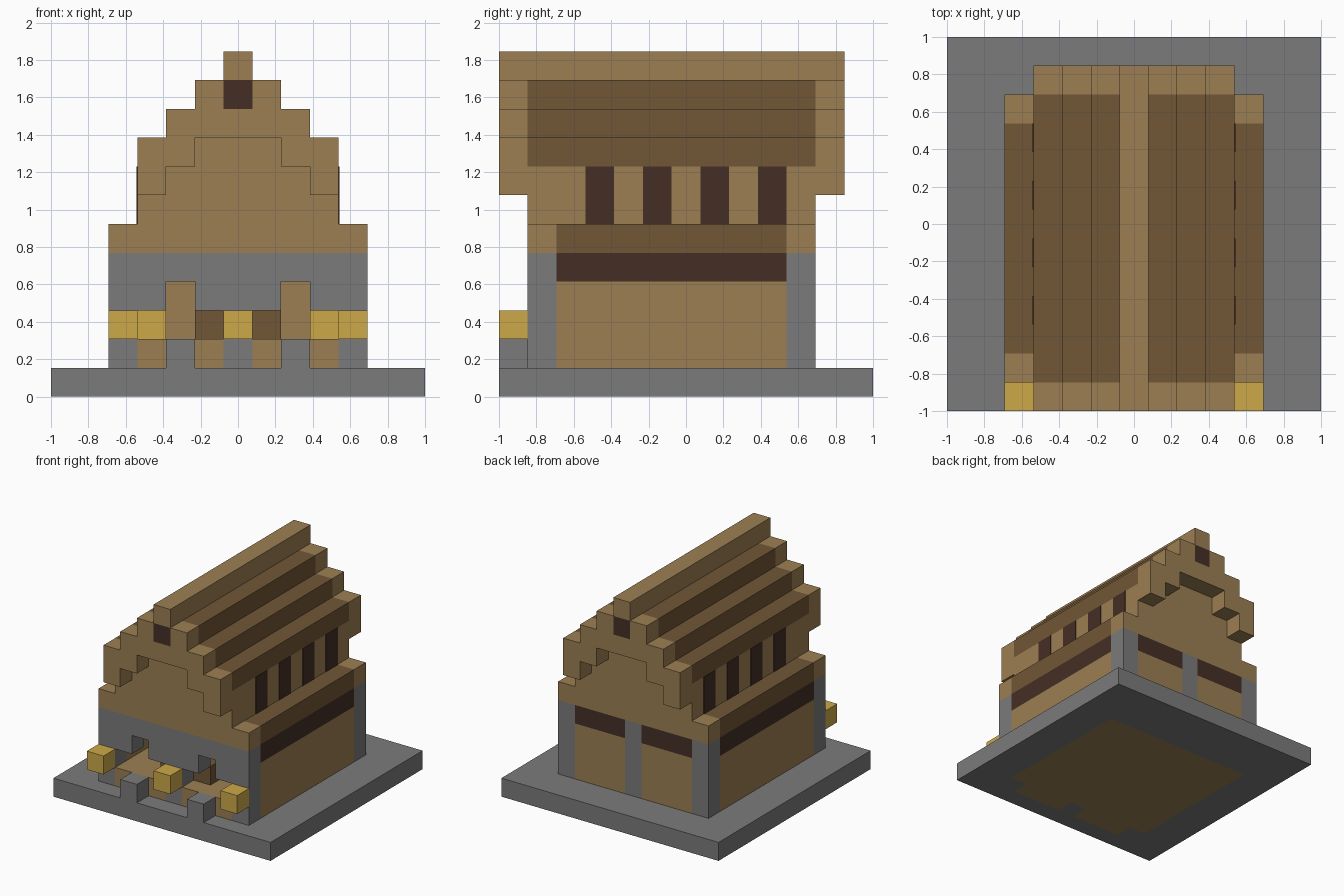
import bpy
import bmesh

if "Cube" in bpy.data.objects:
    bpy.data.objects.remove(bpy.data.objects["Cube"])

U = 2 / 13  # size of one building block


def srgb(*rgb):
    lin = [c / 12.92 if c <= 0.04045 else ((c + 0.055) / 1.055) ** 2.4
           for c in (v / 255 for v in rgb)]
    return (*lin, 1)


def material(name, *rgb):
    mat = bpy.data.materials.new(name)
    mat.use_nodes = True
    mat.diffuse_color = srgb(*rgb)
    bsdf = mat.node_tree.nodes["Principled BSDF"]
    bsdf.inputs["Base Color"].default_value = srgb(*rgb)
    bsdf.inputs["Roughness"].default_value = 0.9
    return mat


STONE = material("grey stone", 123, 123, 123)
PLANK = material("light wood", 156, 127, 83)
BROWN = material("brown wood", 113, 87, 55)
DARK = material("dark wood", 69, 47, 37)
GOLD = material("gold", 205, 169, 73)


def add_box(bm, x0, x1, y0, y1, z0, z1):
    verts = bmesh.ops.create_cube(bm, size=1)["verts"]
    for v in verts:
        v.co.x = (x0 if v.co.x < 0 else x1) * U
        v.co.y = ((y0 if v.co.y < 0 else y1) - 6.5) * U
        v.co.z = (z0 if v.co.z < 0 else z1) * U


def part(name, mat, *boxes, mirror=False):
    """Boxes in block units: x from the centre, y from the front, z from the ground."""
    bm = bmesh.new()
    for x0, x1, *rest in boxes:
        add_box(bm, x0, x1, *rest)
        if mirror:
            add_box(bm, -x1, -x0, *rest)
    mesh = bpy.data.meshes.new(name)
    bm.to_mesh(mesh)
    bm.free()
    mesh.materials.append(mat)
    obj = bpy.data.objects.new(name, mesh)
    bpy.context.collection.objects.link(obj)
    return obj


# Stone base around the wooden floor
part("base_sides", STONE, (4.5, 6.5, 0, 13, 0, 1), mirror=True)
part("base_ends", STONE, (-4.5, 4.5, 0, 1, 0, 1), (-4.5, 4.5, 10, 13, 0, 1))
part("base_front_middle", STONE, (-.5, .5, 1, 2, 0, 1))
part("base_front_corners", STONE, (3.5, 4.5, 1, 2, 0, 1), mirror=True)
part("foundation", PLANK, (-4.5, 4.5, 2, 10, 0, 1))
part("porch", PLANK, (.5, 3.5, 1, 2, 0, 2), mirror=True)
part("floor", PLANK, (-3.5, 3.5, 2, 10, 1, 2))

# Stone front wall with two stepped openings
part("front_corner_posts", STONE, (3.5, 4.5, 1, 2, 1, 5), mirror=True)
part("front_middle_post", STONE, (-.5, .5, 1, 2, 1, 3))
part("front_lintel", STONE, (-3.5, 3.5, 1, 2, 4, 5), (-1.5, 1.5, 1, 2, 3, 4))
part("front_lintel_ends", STONE, (2.5, 3.5, 1, 2, 3, 4), mirror=True)
part("front_steps", STONE, (1.5, 2.5, 0, 1, 1, 2), mirror=True)

# Gold lanterns and the furniture inside
part("side_lanterns", GOLD, (3.5, 4.5, 0, 1, 2, 3), mirror=True)
part("middle_lantern", GOLD, (-.5, .5, 0, 1, 2, 3))
part("inner_lanterns", GOLD, (2.5, 3.5, 9, 10, 2, 3), mirror=True)
part("benches", BROWN, (.5, 1.5, 2, 3, 2, 3), mirror=True)

# Side and back walls
part("back_posts", STONE, (-.5, .5, 10, 11, 1, 5))
part("back_corner_posts", STONE, (3.5, 4.5, 10, 11, 1, 5), mirror=True)
part("side_walls", PLANK, (3.5, 4.5, 2, 10, 1, 4), mirror=True)
part("back_walls", PLANK, (.5, 3.5, 10, 11, 1, 4), mirror=True)
part("side_bands", DARK, (3.5, 4.5, 2, 10, 4, 5), mirror=True)
part("back_bands", DARK, (.5, 3.5, 10, 11, 4, 5), mirror=True)

# Ceiling with end beams and lower eaves
part("end_beams", PLANK, (-4.5, 4.5, 1, 2, 5, 6), (-4.5, 4.5, 10, 11, 5, 6))
part("ceiling", PLANK, (-3.5, 3.5, 2, 10, 5, 6))
part("lower_eaves", BROWN, (3.5, 4.5, 2, 10, 5, 6), mirror=True)

# Upper storey with a row of windows on each side
part("upper_walls", PLANK, (-3.5, 3.5, 1, 11, 6, 8))
part("gable_fill", PLANK, (-2.5, 2.5, 1, 11, 8, 9))
part("upper_windows", DARK,
     *[(3.5, 3.53, y, y + 1, 6, 8) for y in (3, 5, 7, 9)], mirror=True)

# Stepped roof, one brown course per level
part("roof_edges", BROWN, (2.5, 3.5, 1, 11, 8, 9), mirror=True)
for level, half in ((9, 2.5), (10, 1.5)):
    part(f"roof_course_{level}", BROWN, (-half, half, 1, 11, level, level + 1))
part("ridge", PLANK, (-.5, .5, 0, 12, 11, 12))

# Overhanging gable trims, front and back
for side, y in (("front", 0), ("back", 11)):
    part(f"{side}_trim_feet", PLANK, (2.5, 3.5, y, y + 1, 7, 8),
         (1.5, 3.5, y, y + 1, 8, 9), mirror=True)
    part(f"{side}_trim_top", PLANK, (-2.5, 2.5, y, y + 1, 9, 10))
    part(f"{side}_trim_peak", PLANK, (.5, 1.5, y, y + 1, 10, 11), mirror=True)
    part(f"{side}_gable_window", DARK, (-.5, .5, y, y + 1, 10, 11))
